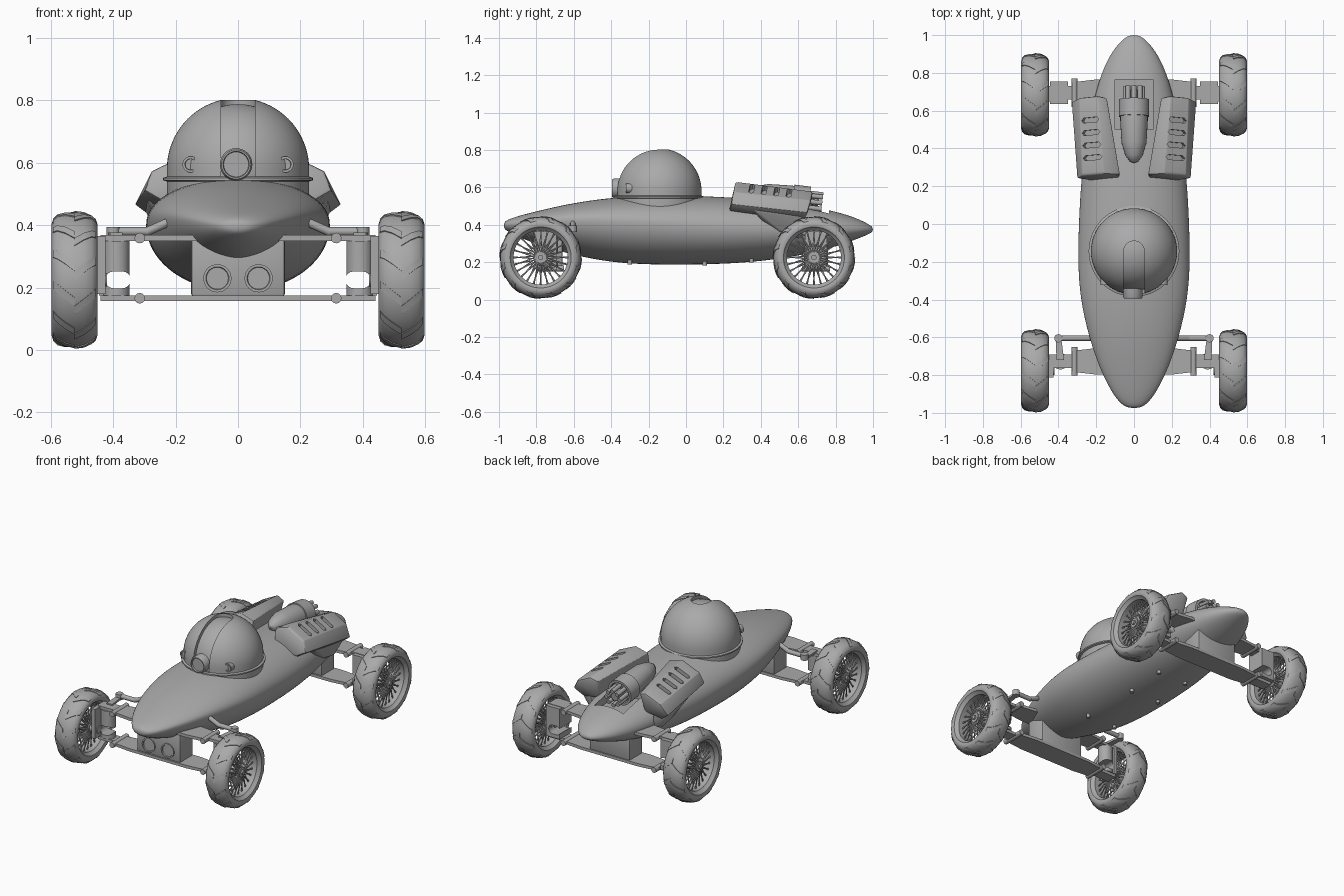
import bpy, bmesh
from math import sin, cos, pi, radians
from mathutils import Vector, Matrix

if "Cube" in bpy.data.objects:
    bpy.data.objects.remove(bpy.data.objects["Cube"])

GREY = (0.4, 0.4, 0.4, 1)
mat = bpy.data.materials.new("plain grey")
mat.use_nodes = True
mat.diffuse_color = GREY
mat.node_tree.nodes["Principled BSDF"].inputs["Base Color"].default_value = GREY


def apply(ob, kind, **settings):
    bpy.context.view_layer.objects.active = ob
    mod = ob.modifiers.new(kind, kind)
    for key, value in settings.items():
        setattr(mod, key, value)
    bpy.ops.object.modifier_apply(modifier=mod.name)


def finish(name, bm, bevel=0, subsurf=0, cutter=None):
    bmesh.ops.recalc_face_normals(bm, faces=bm.faces)
    me = bpy.data.meshes.new(name)
    bm.to_mesh(me)
    bm.free()
    me.materials.append(mat)
    ob = bpy.data.objects.new(name, me)
    bpy.context.collection.objects.link(ob)
    bpy.ops.object.select_all(action='DESELECT')
    ob.select_set(True)
    if subsurf:
        apply(ob, 'SUBSURF', levels=subsurf)
    if bevel:
        apply(ob, 'BEVEL', width=bevel, segments=2)
    if cutter:
        apply(ob, 'BOOLEAN', object=cutter, operation='DIFFERENCE', solver='EXACT')
        bpy.data.objects.remove(cutter)
    bpy.context.view_layer.objects.active = ob
    bpy.ops.object.shade_smooth_by_angle(angle=radians(35))
    return ob


def box(bm, lo, hi, rot=Matrix()):
    lo, hi = Vector(lo), Vector(hi)
    size = [abs(v) for v in hi - lo]
    m = Matrix.Translation((lo + hi) / 2) @ rot @ Matrix.Diagonal((*size, 1))
    bmesh.ops.create_cube(bm, size=1, matrix=m)


def rod(bm, a, b, r, n=12):
    a, b = Vector(a), Vector(b)
    m = Matrix.Translation((a + b) / 2) @ (b - a).to_track_quat('Z', 'Y').to_matrix().to_4x4()
    bmesh.ops.create_cone(bm, cap_ends=True, segments=n, radius1=r, radius2=r,
                          depth=(b - a).length, matrix=m)


def hull(bm, points):
    verts = [bm.verts.new(p) for p in points]
    bmesh.ops.convex_hull(bm, input=verts)


def plate(bm, outline, z0, z1):
    hull(bm, [(x, y, z) for x, y in outline for z in (z0, z1)])


def lathe(bm, profile, axis, n, close=False):
    # profile holds (distance along axis, radius)
    rings = []
    for i in range(n):
        a = 2 * pi * i / n
        rings.append([bm.verts.new((t, r * cos(a), r * sin(a)) if axis == 'X'
                                   else (r * cos(a), t, r * sin(a))) for t, r in profile])
    count = len(profile) if close else len(profile) - 1
    for i in range(n):
        p, q = rings[i], rings[(i + 1) % n]
        for j in range(count):
            k = (j + 1) % len(profile)
            bm.faces.new((p[j], p[k], q[k], q[j]))


# Body hull: y, half width, top, bottom, widest height, pinch of the lower half
stations = [(-.975, .03, .412, .38, .397, 1), (-.95, .075, .43, .362, .4, 1),
            (-.88, .125, .452, .325, .41, 1.1), (-.76, .185, .482, .285, .42, 1.3),
            (-.6, .24, .518, .235, .425, 1.3), (-.4, .287, .546, .197, .42, 1.1),
            (-.2, .3, .557, .185, .405, 1), (.05, .293, .556, .185, .39, 1),
            (.3, .277, .545, .193, .38, 1), (.55, .238, .518, .222, .375, 1),
            (.76, .19, .483, .268, .375, 1), (.9, .128, .442, .318, .375, 1),
            (.975, .065, .405, .348, .375, 1), (1, .025, .386, .364, .375, 1)]
bm = bmesh.new()
N = 28
rings = []
for y, w, top, bot, mid, pinch in stations:
    ring = []
    for i in range(N):
        c, s = cos(2 * pi * i / N), sin(2 * pi * i / N)
        x = abs(c) ** (pinch if s < 0 else 1) * (w if c > 0 else -w)
        ring.append(bm.verts.new((x, y, mid + s * (top - mid if s > 0 else mid - bot))))
    rings.append(ring)
for p, q in zip(rings, rings[1:]):
    for i in range(N):
        bm.faces.new((p[i], p[(i + 1) % N], q[(i + 1) % N], q[i]))
bm.faces.new(rings[0])
bm.faces.new(rings[-1])
bay = bmesh.new()
box(bay, (-.1, .5, .43), (.1, .765, .7))
finish("body", bm, subsurf=2, cutter=finish("engine_bay_cutter", bay))

# Domed cockpit with a sunken front channel
DOME = Vector((0, -.145, .58))
bm = bmesh.new()
R = .228
lathe(bm, [(-.14, 0), (-.14, R)] + [(R * sin(a * pi / 40), R * cos(a * pi / 40))
      for a in range(20)] + [(R, 0)], 'Y', 64)
bmesh.ops.remove_doubles(bm, verts=bm.verts, dist=1e-5)
bmesh.ops.transform(bm, verts=bm.verts, matrix=Matrix.Translation(DOME) @ Matrix.Rotation(pi / 2, 4, 'X'))
cut = bmesh.new()
plate(cut, [(-.055, -.5), (.055, -.5)] + [(.055 * cos(a * pi / 12), DOME.y + .055 * sin(a * pi / 12))
      for a in range(13)], .5, .9)
finish("dome", bm, cutter=finish("channel_cutter", cut))
bm = bmesh.new()
bmesh.ops.create_uvsphere(bm, u_segments=48, v_segments=24, radius=.208, matrix=Matrix.Translation(DOME))
finish("dome_core", bm)
bm = bmesh.new()
lathe(bm, [(0, R), (.004, R + .012), (.012, R + .012), (.016, R)], 'Y', 64)
bmesh.ops.transform(bm, verts=bm.verts, matrix=Matrix.Translation((0, DOME.y, .54)) @ Matrix.Rotation(pi / 2, 4, 'X'))
finish("dome_rim", bm)
bm = bmesh.new()
lathe(bm, [(-.3, .052), (-.385, .052), (-.395, .047), (-.395, .042), (-.385, .04), (-.385, 0)], 'Y', 32)
bmesh.ops.translate(bm, verts=bm.verts, vec=(-.006, 0, .595))
finish("front_lens", bm)
for s, side in ((1, "left"), (-1, "right")):
    bm = bmesh.new()
    lathe(bm, [(-.29, .026), (-.322, .026), (-.322, .018), (-.314, .017), (-.314, 0)], 'Y', 24)
    bmesh.ops.translate(bm, verts=bm.verts, vec=(s * .152, 0, .595))
    finish(side + "_dome_light", bm)

# Engine pod with exhaust pipes
bm = bmesh.new()
lathe(bm, [(-.21, 0), (-.2, .022), (-.17, .045), (-.1, .066), (.02, .073), (.04, .073),
           (.04, .08), (.13, .08), (.13, .065), (.12, .06), (.12, 0)], 'Y', 32)
for i in range(8):
    c, s = .045 * cos(i * pi / 4), .045 * sin(i * pi / 4)
    rod(bm, (c, .1, s), (c, .2, s), .013)
rod(bm, (0, .1, 0), (0, .18, 0), .025)
bmesh.ops.transform(bm, verts=bm.verts, matrix=Matrix.Translation((0, .53, .54)) @ Matrix.Rotation(radians(-7), 4, 'X'))
finish("engine_pod", bm)

# Engine covers with four vents each
front = [(.075, .24, .5), (.075, .26, .605), (.16, .265, .63), (.275, .255, .575), (.3, .24, .51), (.24, .23, .475)]
rear = [(.16, .64, .44), (.145, .67, .56), (.195, .68, .577), (.29, .67, .53), (.33, .65, .465), (.27, .63, .42)]
for s, side in ((1, "left"), (-1, "right")):
    flip = Matrix.Diagonal((s, 1, 1, 1))
    bm, cut = bmesh.new(), bmesh.new()
    hull(bm, [flip @ Vector(p) for p in front + rear])
    for t in (.22, .38, .54, .7):
        a = Vector(front[2]).lerp(Vector(rear[2]), t)
        b = Vector(front[3]).lerp(Vector(rear[3]), t)
        d = Vector((0, .013, 0))
        up = Vector((.012, 0, .025))
        ends = (a.lerp(b, .12), a.lerp(b, .82))
        mids = (a.lerp(b, .02), a.lerp(b, .92))
        hull(cut, [flip @ (p + e + k) for p, e in
                   [(m, Vector()) for m in mids] + [(m, v) for m in ends for v in (d, -d)]
                   for k in (up, -up)])
    finish(side + "_engine_cover", bm, bevel=.012, cutter=finish("vent_cutter", cut))
    bm = bmesh.new()
    hull(bm, [flip @ Vector(p) for p in ((.22, .34, .5), (.29, .36, .48), (.3, .62, .45), (.22, .64, .45),
                                         (.18, .48, .33), (.2, .62, .32), (.25, .6, .35), (.25, .5, .37))])
    finish(side + "_side_fairing", bm, bevel=.01)

# Bulkheads between the arms
bm = bmesh.new()
box(bm, (-.15, -.79, .17), (.15, -.66, .37))
finish("front_bulkhead", bm, bevel=.01)
bm = bmesh.new()
for x in (-.066, .066):
    lathe(bm, [(-.78, .045), (-.797, .045), (-.797, .037), (-.791, .035), (-.791, 0)], 'Y', 32)
    bmesh.ops.translate(bm, verts=bm.verts[-160:], vec=(x, 0, .23))
    bm.verts.ensure_lookup_table()
finish("bulkhead_ports", bm)
bm = bmesh.new()
box(bm, (-.14, .63, .17), (.14, .76, .37))
finish("rear_bulkhead", bm, bevel=.01)

# Suspension, one corner at a time
for yc, end in ((-.727, "front"), (.695, "rear")):
    for s, side in ((1, "left"), (-1, "right")):
        name = end + "_" + side
        wy = -.777 if end == "front" else .684
        bm = bmesh.new()
        for z in (.157, .35):
            plate(bm, [(0, yc - .07), (s * .2, yc - .07), (s * .33, yc - .055),
                       (s * .33, yc + .055), (s * .2, yc + .07), (0, yc + .07)], z, z + .018)
            box(bm, (s * .32, yc - .035, z), (s * .44, yc + .035, z + .018))
            rod(bm, (s * .315, yc - .075, z + .009), (s * .315, yc + .075, z + .009), .017)
        finish(name + "_arms", bm)
        bm, cut = bmesh.new(), bmesh.new()
        if end == "front":
            rod(bm, (s * .39, yc, .175), (s * .39, yc, .35), .043, 24)
            rod(bm, (s * .39, yc, .34), (s * .39, yc, .378), .032, 24)
        else:
            box(bm, (s * .35, yc - .06, .175), (s * .445, yc + .06, .365))
        hull(cut, [(s * .385 + x + .027 * cos(a * pi / 8), y, .225 + .027 * sin(a * pi / 8))
                   for a in range(16) for x in (-.014, .014) for y in (yc - .2, yc + .2)])
        finish(name + "_upright", bm, cutter=finish("upright_cutter", cut))
        bm = bmesh.new()
        box(bm, (s * .425, min(yc, wy) - .035, .18), (s * .45, max(yc, wy) + .035, .365))
        rod(bm, (s * .42, wy, .225), (s * .53, wy, .225), .022, 16)
        finish(name + "_axle", bm)
        if end == "front":
            bm = bmesh.new()
            rod(bm, (s * .4, -.605, .36), (s * .4, -.605, .395), .022, 16)
            rod(bm, (s * .4, -.605, .38), (s * .29, -.605, .38), .014)
            rod(bm, (s * .295, -.605, .378), (s * .2, -.605, .42), .014)
            plate(bm, [(s * .37, -.72), (s * .41, -.72), (s * .415, -.605), (s * .385, -.605)], .362, .376)
            finish(side + "_steering_rod", bm)

# Wheel mesh: tyre, chevron tread, rim, hub and wire spokes, shared by four wheels
half = [(0, .217), (.03, .2145), (.055, .206), (.069, .192), (.074, .177), (.07, .163), (.058, .154)]
bm = bmesh.new()
lathe(bm, half + [(.05, .145), (-.05, .145)] + [(-x, r) for x, r in half[:0:-1]], 'X', 72, True)
for i in range(12):
    for s in (1, -1):
        a0 = 2 * pi * (i + (.25 if s < 0 else 0)) / 12
        strip = []
        for x, r in half[:4]:
            a = a0 + 3.6 * x
            strip.append([bm.verts.new((s * x, -k * cos(b), k * sin(b)))
                          for k, b in ((r - .004, a), (r + .004, a), (r + .004, a + .13), (r - .004, a + .13))])
        for p, q in zip(strip, strip[1:]):
            for j in range(4):
                bm.faces.new((p[j], p[(j + 1) % 4], q[(j + 1) % 4], q[j]))
        bm.faces.new(strip[0])
        bm.faces.new(strip[-1])
rod(bm, (-.05, 0, 0), (.05, 0, 0), .03, 24)
rod(bm, (-.06, 0, 0), (.06, 0, 0), .014, 12)
for i in range(24):
    for s in (1, -1):
        for twist in (-.28, .28):
            a, b = 2 * pi * i / 24, 2 * pi * i / 24 + twist
            rod(bm, (s * .042, .028 * cos(a), .028 * sin(a)), (s * .02, .148 * cos(b), .148 * sin(b)), .0035, 5)
wheel = finish("front_left_wheel", bm)
wheel.location = (.524, -.777, .225)
for name, x, y in (("front_right", -.524, -.777), ("rear_left", .524, .684), ("rear_right", -.524, .684)):
    ob = bpy.data.objects.new(name + "_wheel", wheel.data)
    ob.location = (x, y, .225)
    bpy.context.collection.objects.link(ob)

# Bolts under the hull
bm = bmesh.new()
for s in (1, -1):
    for y, z in ((-.3, .2), (.1, .195), (.35, .21)):
        rod(bm, (s * .1, y, z - .012), (s * .1, y, z + .03), .012)
finish("hull_bolts", bm)
